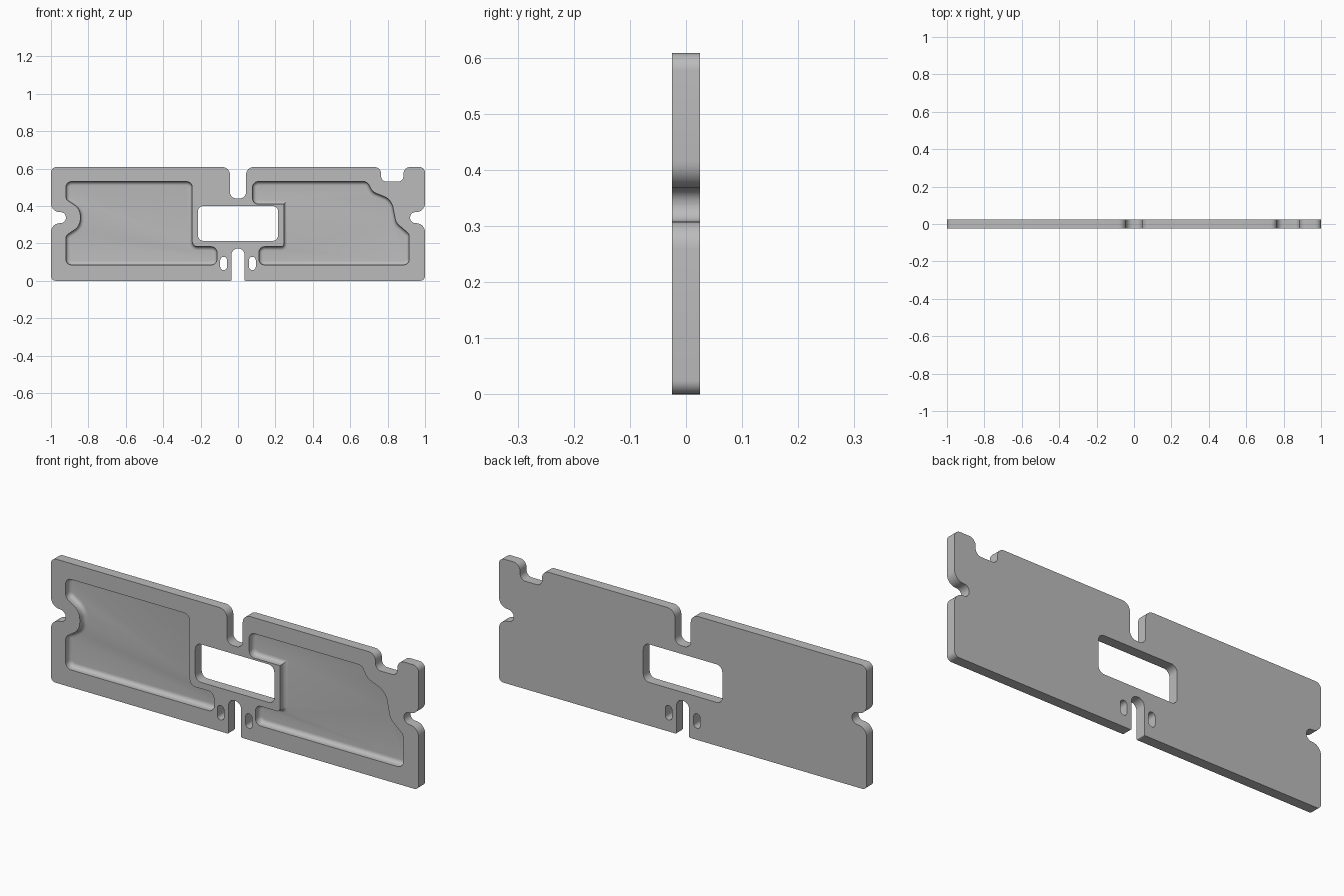
import bpy
import bmesh
import math
from mathutils import Vector

HALF = 0.025          # half the plate thickness
POCKET_DEPTH = 0.035
FILLET = 0.02         # radius where pocket walls meet the floor


def rounded(corners, steps=8):
    """Turn (x, z, radius) corners, counter-clockwise, into a rounded outline."""
    points = []
    count = len(corners)
    for i, (x, z, radius) in enumerate(corners):
        corner = Vector((x, z))
        if radius == 0:
            points.append(corner)
            continue
        before = (Vector(corners[i - 1][:2]) - corner).normalized()
        after = (Vector(corners[(i + 1) % count][:2]) - corner).normalized()
        half_angle = before.angle(after) / 2
        centre = corner + (before + after).normalized() * radius / math.sin(half_angle)
        reach = radius / math.tan(half_angle)
        start = corner + before * reach - centre
        sweep = start.angle_signed(corner + after * reach - centre)
        for k in range(steps + 1):
            turn = -sweep * k / steps
            c, s = math.cos(turn), math.sin(turn)
            points.append(centre + Vector((start.x * c - start.y * s,
                                           start.x * s + start.y * c)))
    return points


def inset(points, distance):
    """Move an outline inwards along its corner bisectors."""
    result = []
    for i, point in enumerate(points):
        a = (point - points[i - 1]).normalized()
        b = (points[(i + 1) % len(points)] - point).normalized()
        normal_a, normal_b = Vector((-a.y, a.x)), Vector((-b.y, b.x))
        miter = normal_a + normal_b
        result.append(point + miter * distance / (1 + normal_a.dot(normal_b)))
    return result


def loft(name, outline, levels):
    """Solid made of the outline repeated at (y, inset) levels."""
    bm = bmesh.new()
    rings = [[bm.verts.new((p.x, y, p.y)) for p in inset(outline, d)]
             for y, d in levels]
    for low, high in zip(rings, rings[1:]):
        for i in range(len(low)):
            bm.faces.new((low[i - 1], low[i], high[i], high[i - 1]))
    bm.faces.new(rings[0])
    bm.faces.new(rings[-1])
    bmesh.ops.recalc_face_normals(bm, faces=bm.faces)
    mesh = bpy.data.meshes.new(name)
    bm.to_mesh(mesh)
    bm.free()
    obj = bpy.data.objects.new(name, mesh)
    bpy.context.collection.objects.link(obj)
    return obj


def box(x0, x1, z0, z1, radius):
    return [(x0, z0, radius), (x1, z0, radius), (x1, z1, radius), (x0, z1, radius)]


def mirrored(corners):
    return [(-x, z, r) for x, z, r in reversed(corners)]


def cut(target, cutter):
    cutter.hide_render = True
    mod = target.modifiers.new(cutter.name, 'BOOLEAN')
    mod.operation = 'DIFFERENCE'
    mod.solver = 'EXACT'
    mod.object = cutter
    bpy.context.view_layer.objects.active = target
    bpy.ops.object.modifier_apply(modifier=mod.name)
    bpy.data.objects.remove(cutter)


if "Cube" in bpy.data.objects:
    bpy.data.objects.remove(bpy.data.objects["Cube"])

grey = bpy.data.materials.new("plate_grey")
grey.use_nodes = True
grey.diffuse_color = (0.5, 0.5, 0.5, 1)
grey.node_tree.nodes["Principled BSDF"].inputs["Base Color"].default_value = (0.5, 0.5, 0.5, 1)

# Plate outline with its edge notches
side_notch = [(1, 0.308, 0.048), (0.92, 0.308, 0.029),
              (0.92, 0.367, 0.029), (1, 0.367, 0.048)]
bottom_slot = [(-0.035, 0, 0.005), (-0.035, 0.172, 0.034),
               (0.035, 0.172, 0.034), (0.035, 0, 0.005)]
corner_notch = [(0.885, 0.608, 0.035), (0.885, 0.53, 0.03),
                (0.765, 0.53, 0.03), (0.765, 0.608, 0.035)]
top_notch = [(0.043, 0.608, 0.04), (0.043, 0.44, 0.035),
             (-0.043, 0.44, 0.035), (-0.043, 0.608, 0.04)]
outline = ([(-1, 0, 0.025)] + bottom_slot + [(1, 0, 0.025)] + side_notch
           + [(1, 0.608, 0.03)] + corner_notch + top_notch
           + [(-1, 0.608, 0.03)] + mirrored(side_notch))
plate = loft("plate", rounded(outline), [(-HALF, 0), (HALF, 0)])

# Through holes: central window and two small slots
through = [(-0.1, 0), (0.1, 0)]
cut(plate, loft("window_cutter", rounded(box(-0.215, 0.215, 0.213, 0.4, 0.032)), through))
for side in (-1, 1):
    x = side * 0.077
    slot = box(x - 0.018, x + 0.018, 0.057, 0.128, 0.0175)
    cut(plate, loft("slot_cutter", rounded(slot), through))

# Front pockets with filleted floors
left_pocket = [(-0.92, 0.085, 0.03), (-0.113, 0.085, 0.03), (-0.113, 0.182, 0.03),
               (-0.245, 0.182, 0.03), (-0.245, 0.53, 0.03), (-0.92, 0.53, 0.03),
               (-0.92, 0.435, 0.03), (-0.843, 0.385, 0.07),
               (-0.843, 0.292, 0.07), (-0.92, 0.242, 0.03)]
right_pocket = [(0.112, 0.085, 0.03), (0.915, 0.085, 0.03), (0.915, 0.25, 0.03),
                (0.845, 0.31, 0.06), (0.82, 0.435, 0.08), (0.72, 0.475, 0.05),
                (0.69, 0.53, 0.03), (0.078, 0.53, 0.03), (0.078, 0.41, 0.03),
                (0.245, 0.41, 0), (0.245, 0.182, 0.015), (0.112, 0.182, 0.03)]
floor = POCKET_DEPTH - HALF
levels = [(-0.1, 0)]
for k in range(7):
    angle = math.pi / 2 * k / 6
    levels.append((floor - FILLET * (1 - math.sin(angle)),
                   FILLET * (1 - math.cos(angle))))
for pocket in (left_pocket, right_pocket):
    cut(plate, loft("pocket_cutter", rounded(pocket), levels))

# Finish
plate.data.materials.clear()
plate.data.materials.append(grey)
for face in plate.data.polygons:
    face.material_index = 0
bpy.ops.object.select_all(action='DESELECT')
plate.select_set(True)
bpy.context.view_layer.objects.active = plate
bpy.ops.object.shade_smooth_by_angle(angle=math.radians(30))
